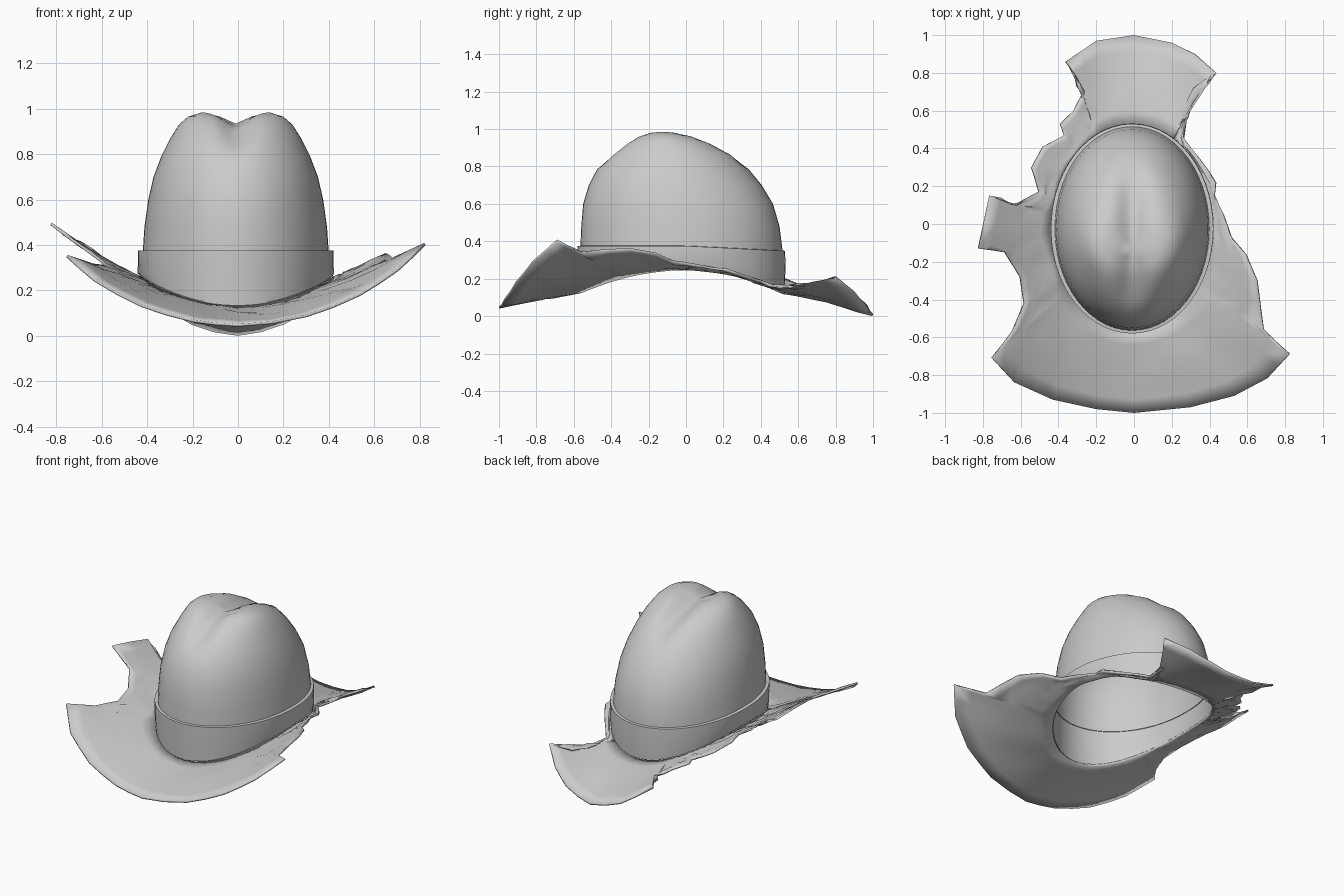
import bpy, bmesh, math, random
from math import sin, cos, pi

random.seed(4)
if "Cube" in bpy.data.objects:
    bpy.data.objects.remove(bpy.data.objects["Cube"], do_unlink=True)

grey = bpy.data.materials.new("felt grey")
grey.use_nodes = True
colour = (0.6, 0.6, 0.6, 1)
grey.diffuse_color = colour
grey.node_tree.nodes["Principled BSDF"].inputs["Base Color"].default_value = colour


def brim_height(x, y):
    """Saddle shape: drops to the front and back, curls up at the sides."""
    drop = 0.12 if y < 0 else 0.16
    curl = 0.38 + 0.11 * (1 - y * y) + 1.2 * max(0, y - 0.5)
    return 0.172 - drop * y * y + curl * x * x


def loft(name, rings, cap=False):
    """Skin a list of closed rings that all have the same point count."""
    bm = bmesh.new()
    loops = [[bm.verts.new(p) for p in ring] for ring in rings]
    for low, high in zip(loops, loops[1:]):
        for i in range(len(low)):
            j = (i + 1) % len(low)
            bm.faces.new((low[i], low[j], high[j], high[i]))
    if cap:
        top = loops[-1]
        middle = bm.verts.new((top[0].co + top[len(top) // 2].co) / 2)
        middle.co.z = sum(v.co.z for v in top) / len(top) - 0.015
        for i in range(len(top)):
            bm.faces.new((top[i], top[(i + 1) % len(top)], middle))
    bmesh.ops.recalc_face_normals(bm, faces=bm.faces)
    mesh = bpy.data.meshes.new(name)
    bm.to_mesh(mesh)
    bm.free()
    mesh.materials.append(grey)
    obj = bpy.data.objects.new(name, mesh)
    bpy.context.collection.objects.link(obj)
    bpy.ops.object.select_all(action="DESELECT")
    obj.select_set(True)
    bpy.context.view_layer.objects.active = obj
    bpy.ops.object.shade_smooth_by_angle(angle=math.radians(40))
    return obj


def oval(half_width, front, back, grow=0.0, count=56):
    """Plan points of an oval lying between the front and back limits."""
    mid, half = (front + back) / 2, (back - front) / 2
    angles = [2 * pi * i / count for i in range(count)]
    return [(-0.01 + (half_width + grow) * cos(a), mid + (half + grow) * sin(a))
            for a in angles]


# Crown: stacked ovals (height, half width, front, back) with a centre crease
levels = [
    (0.36, 0.41, -0.565, 0.515), (0.48, 0.402, -0.56, 0.5),
    (0.6, 0.385, -0.55, 0.465), (0.7, 0.362, -0.52, 0.405),
    (0.79, 0.328, -0.475, 0.335), (0.87, 0.288, -0.405, 0.255),
    (0.93, 0.25, -0.335, 0.15), (0.965, 0.21, -0.28, 0.06),
    (0.985, 0.15, -0.23, -0.02), (0.993, 0.07, -0.18, -0.08),
]


def creased(x, y, z):
    weight = min(1, max(0, (z - 0.78) / 0.16))
    return (x, y, z - 0.065 * weight * math.exp(-((x + 0.01) / 0.075) ** 2))


base = [(x, y, brim_height(x, y)) for x, y in oval(0.42, -0.565, 0.52)]
crown_rings = [base]
for z, width, front, back in levels:
    crown_rings.append([creased(x, y, z) for x, y in oval(width, front, back)])
loft("crown", crown_rings, cap=True)


# Hat band: a raised strip with a small ledge along its top
def band_top(y):
    return 0.375 - 0.05 * max(0, y)


band_rings = [
    [(x, y, brim_height(x, y) + 0.004) for x, y in oval(0.42, -0.565, 0.52, 0.006)],
    [(x, y, band_top(y) - 0.1) for x, y in oval(0.42, -0.565, 0.52, 0.012)],
    [(x, y, band_top(y)) for x, y in oval(0.415, -0.565, 0.515, 0.015)],
    [(x, y, band_top(y) + 0.002) for x, y in oval(0.405, -0.56, 0.51)],
]
loft("hat_band", band_rings)

# Brim: torn outline in hundredths, counter-clockwise from the front
outline = [
    (0, -100), (30, -97), (53, -91), (70, -82), (82, -69), (68, -56),
    (65, -30), (59, -16), (51, -7), (47, 5), (43, 15), (43, 22), (35, 34),
    (26, 46), (29, 60), (32, 72), (43, 80), (32, 90), (20, 96), (0, 100),
    (-20, 97), (-36, 86), (-27, 70), (-32, 60), (-39, 53), (-37, 47),
    (-48, 41), (-54, 30), (-50, 17), (-64, 10), (-76, 15), (-82, -13),
    (-68, -15), (-60, -28), (-58, -42), (-64, -57), (-75, -71), (-63, -84),
    (-43, -93), (-20, -98),
]
edge = []
for (x, y), (u, v) in zip(outline, outline[1:] + outline[:1]):
    edge += [(x / 100, y / 100), ((x + u) / 200, (y + v) / 200)]

# Matching angles round the head opening, evened out so the skin never folds
count = len(edge)
angles = []
for x, y in edge:
    a = math.atan2((y + 0.02) / 0.55, (x + 0.01) / 0.43)
    angles.append(a + 2 * pi if a < -pi / 2 - 0.01 else a)
for step in range(4):
    angles = [((angles[i - 1] - (2 * pi if i == 0 else 0)) + angles[i]
               + (angles[(i + 1) % count] + (2 * pi if i == count - 1 else 0))) / 3
              for i in range(count)]
opening = [(-0.01 + 0.422 * cos(a), -0.022 + 0.545 * sin(a)) for a in angles]

brim_rings = []
steps = 6
for k in range(steps + 1):
    t = k / steps
    ring = []
    for (x, y), (u, v) in zip(opening, edge):
        px, py = x + (u - x) * t, y + (v - y) * t
        ripple = random.uniform(-0.006, 0.006) if 0 < k < steps else 0
        ring.append((px, py, brim_height(px, py) + ripple))
    brim_rings.append(ring)
brim = loft("brim", brim_rings)
if sum(p.normal.z for p in brim.data.polygons) < 0:
    brim.data.flip_normals()
felt = brim.modifiers.new("felt thickness", "SOLIDIFY")
felt.thickness = 0.012
felt.offset = -1
